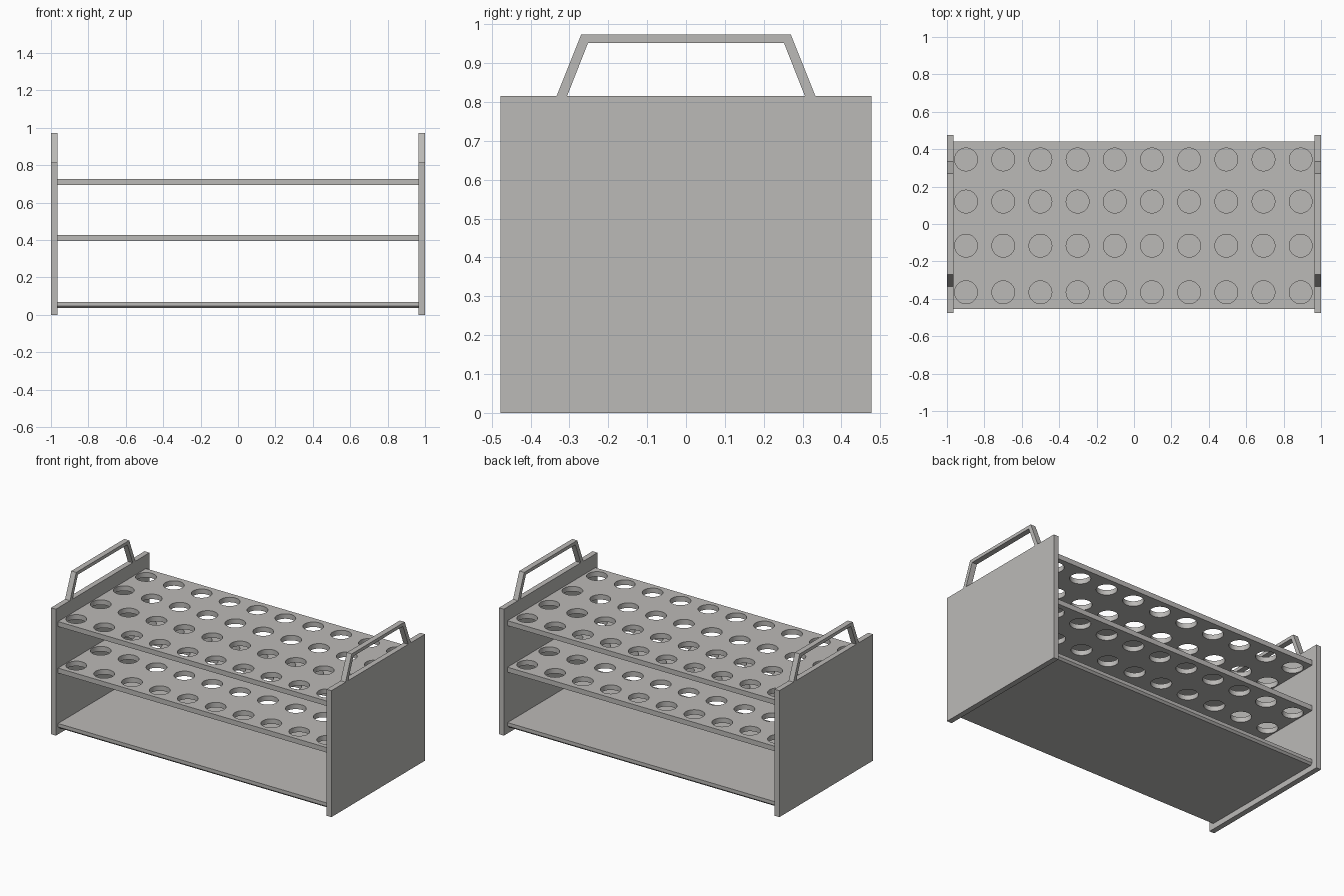
import bpy, bmesh
from mathutils import Matrix

if "Cube" in bpy.data.objects:
    bpy.data.objects.remove(bpy.data.objects["Cube"])

metal = bpy.data.materials.new("warm grey metal")
metal.diffuse_color = (0.50, 0.49, 0.475, 1)
metal.use_nodes = True
metal.node_tree.nodes["Principled BSDF"].inputs["Base Color"].default_value = metal.diffuse_color


def make_object(name, bm):
    bmesh.ops.recalc_face_normals(bm, faces=bm.faces)
    mesh = bpy.data.meshes.new(name)
    bm.to_mesh(mesh)
    bm.free()
    mesh.materials.append(metal)
    obj = bpy.data.objects.new(name, mesh)
    bpy.context.collection.objects.link(obj)
    return obj


def prism(name, profile, x0, x1):
    """Extrude a closed (y, z) profile along x."""
    bm = bmesh.new()
    face = bm.faces.new([bm.verts.new((x0, y, z)) for y, z in profile])
    new = bmesh.ops.extrude_face_region(bm, geom=[face])["geom"]
    bmesh.ops.translate(bm, vec=(x1 - x0, 0, 0),
                        verts=[v for v in new if isinstance(v, bmesh.types.BMVert)])
    return make_object(name, bm)


def rect(y0, y1, z0, z1):
    return [(y0, z0), (y1, z0), (y1, z1), (y0, z1)]


INNER = 0.965            # inside face of the end plates
FRONT, BACK = -0.455, 0.44

# End plates and their trapezoid handles
handle_outer = [(-0.333, 0.815), (-0.27, 0.973), (0.27, 0.973), (0.333, 0.815)]
handle_inner = [(0.306, 0.815), (0.252, 0.952), (-0.252, 0.952), (-0.306, 0.815)]
for side, x0, x1 in (("left", -1, -INNER), ("right", INNER, 1)):
    prism(side + "_end_plate", rect(-0.477, 0.477, 0, 0.815), x0, x1)
    prism(side + "_handle", handle_outer + handle_inner, x0, x1)

# Solid bottom shelf with softened lower edges
r = 0.012
prism("bottom_shelf", [(FRONT + r, 0.036), (BACK - r, 0.036), (BACK, 0.036 + r),
                       (BACK, 0.07), (FRONT, 0.07), (FRONT, 0.036 + r)], -INNER, INNER)

# Two tube shelves, each drilled with a 10 x 4 grid of round holes
bm = bmesh.new()
for y in (-0.365, -0.116, 0.12, 0.345):
    for i in range(10):
        bmesh.ops.create_cone(bm, cap_ends=True, segments=32, radius1=0.061,
                              radius2=0.061, depth=0.8,
                              matrix=Matrix.Translation((-0.898 + i * 0.1988, y, 0.56)))
cutter = make_object("hole_cutter", bm)
cutter.hide_render = True

for name, z in (("middle_shelf", 0.395), ("top_shelf", 0.695)):
    shelf = prism(name, rect(FRONT, BACK, z, z + 0.032), -INNER, INNER)
    cut = shelf.modifiers.new("holes", "BOOLEAN")
    cut.operation = "DIFFERENCE"
    cut.solver = "EXACT"
    cut.object = cutter
    bpy.ops.object.select_all(action="DESELECT")
    bpy.context.view_layer.objects.active = shelf
    shelf.select_set(True)
    bpy.ops.object.modifier_apply(modifier=cut.name)
    bpy.ops.object.shade_smooth_by_angle()
bpy.data.objects.remove(cutter)
